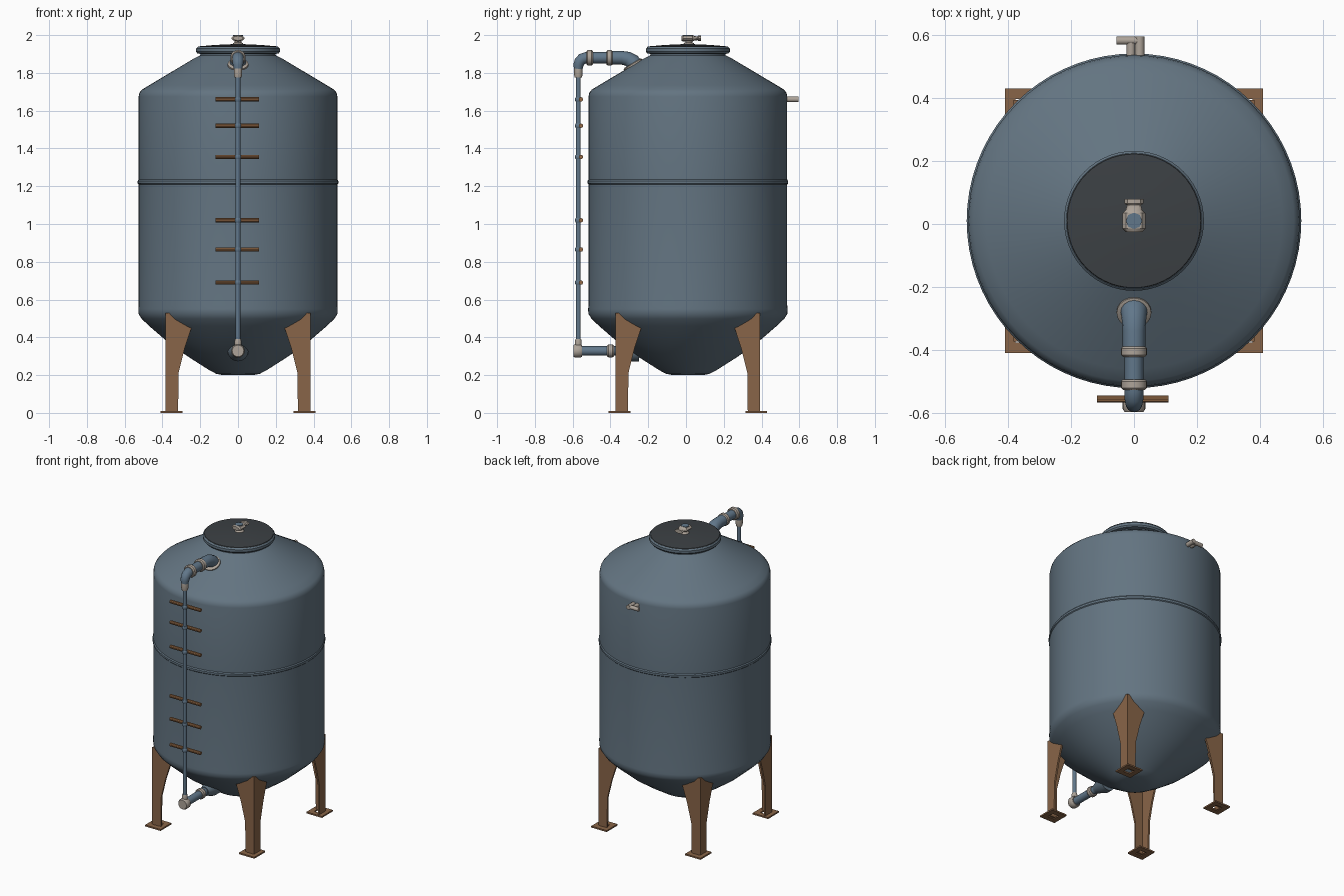
import bpy, bmesh, math
from mathutils import Vector

cube = bpy.data.objects.get("Cube")
if cube:
    bpy.data.objects.remove(cube, do_unlink=True)

CY = 0.01      # tank axis in y
PIPE_Y = -0.57


def material(name, rgb):
    m = bpy.data.materials.new(name)
    m.use_nodes = True
    m.diffuse_color = (*rgb, 1)
    bsdf = m.node_tree.nodes["Principled BSDF"]
    bsdf.inputs["Base Color"].default_value = (*rgb, 1)
    bsdf.inputs["Roughness"].default_value = 0.6
    return m


STEEL = material("blue grey steel", (0.125, 0.175, 0.22))
PIPE = material("pipe blue", (0.12, 0.185, 0.255))
RUST = material("rust brown", (0.25, 0.13, 0.065))
RUNG = material("rung orange brown", (0.29, 0.14, 0.06))
DARK = material("dark lid grey", (0.045, 0.052, 0.058))
BEIGE = material("worn beige", (0.42, 0.37, 0.32))


def finish(name, bm, mat, smooth=35):
    bmesh.ops.recalc_face_normals(bm, faces=bm.faces)
    mesh = bpy.data.meshes.new(name)
    bm.to_mesh(mesh)
    bm.free()
    mesh.materials.append(mat)
    obj = bpy.data.objects.new(name, mesh)
    bpy.context.collection.objects.link(obj)
    if smooth:
        bpy.ops.object.select_all(action="DESELECT")
        obj.select_set(True)
        bpy.context.view_layer.objects.active = obj
        bpy.ops.object.shade_smooth_by_angle(angle=math.radians(smooth))
    return obj


def lathe(name, profile, mat, origin=(0, CY, 0), axis=(0, 0, 1), sides=24):
    """Revolve (radius, distance) points around an axis and cap the ends."""
    bm = bmesh.new()
    turn = Vector((0, 0, 1)).rotation_difference(Vector(axis))
    rings = []
    for r, d in profile:
        ring = []
        for i in range(sides):
            a = math.tau * i / sides
            p = turn @ Vector((r * math.cos(a), r * math.sin(a), d))
            ring.append(bm.verts.new(p + Vector(origin)))
        rings.append(ring)
    for a, b in zip(rings, rings[1:]):
        for i in range(sides):
            j = (i + 1) % sides
            bm.faces.new((a[i], a[j], b[j], b[i]))
    bm.faces.new(rings[0])
    bm.faces.new(rings[-1])
    return finish(name, bm, mat)


def rod(name, start, end, r, mat, sides=16):
    d = Vector(end) - Vector(start)
    return lathe(name, [(r, 0), (r, d.length)], mat, start, d.normalized(), sides)


def collar(name, centre, axis, r, width, mat=BEIGE):
    h = width / 2
    return lathe(name, [(r * .85, -h), (r, -h * .6), (r, h * .6), (r * .85, h)],
                 mat, centre, axis, 20)


def bend(name, points, radii, mat):
    """Round tube in the x = 0 plane through (y, z) points."""
    bm = bmesh.new()
    sides, rings = 16, []
    pts = [Vector((0, y, z)) for y, z in points]
    for k, (p, r) in enumerate(zip(pts, radii)):
        t = (pts[min(k + 1, len(pts) - 1)] - pts[max(k - 1, 0)]).normalized()
        side, up = Vector((1, 0, 0)), t.cross(Vector((1, 0, 0)))
        rings.append([bm.verts.new(p + r * (math.cos(a) * side + math.sin(a) * up))
                      for a in (math.tau * i / sides for i in range(sides))])
    for a, b in zip(rings, rings[1:]):
        for i in range(sides):
            j = (i + 1) % sides
            bm.faces.new((a[i], a[j], b[j], b[i]))
    bm.faces.new(rings[0])
    bm.faces.new(rings[-1])
    return finish(name, bm, mat, 50)


# Tank shell with rounded cone base, weld seam and sloped shoulder
lathe("tank_shell", [
    (.08, .2), (.115, .207), (.15, .225), (.26, .295), (.36, .365), (.47, .46),
    (.51, .498), (.527, .525), (.528, .55), (.526, .57), (.526, 1.21),
    (.531, 1.215), (.531, 1.228), (.526, 1.235), (.526, 1.675), (.522, 1.695),
    (.508, 1.712), (.47, 1.735), (.23, 1.878), (.2, 1.893), (.195, 1.91)],
    STEEL, sides=72)

# Hatch rim and lid
lathe("hatch_rim", [(.195, 1.9), (.215, 1.903), (.222, 1.912), (.222, 1.928),
                    (.215, 1.936), (.2, 1.938)], STEEL, sides=56)
lathe("hatch_lid", [(.216, 1.932), (.212, 1.94), (.12, 1.948), (.03, 1.952)],
      DARK, sides=56)

# Vent valve on the lid
lathe("vent_stem", [(.032, 1.945), (.026, 1.957), (.018, 1.962), (.02, 1.98)],
      BEIGE, (0, .015, 0))
lathe("vent_body", [(.026, -.035), (.036, -.025), (.036, .025), (.026, .035),
                    (.022, .05), (.03, .055), (.03, .07)],
      BEIGE, (0, .01, 1.983), (0, 1, 0), 8).scale.z = 1
for v in bpy.data.objects["vent_body"].data.vertices:
    v.co.z = 1.983 + (v.co.z - 1.983) * .46
rod("vent_cap", (0, .01, 1.99), (0, .01, 2.0), .026, PIPE, 8)

# Small tap on the back of the shell
rod("tap_stem", (-.01, .52, 1.66), (-.01, .575, 1.66), .014, BEIGE)
rod("tap_body", (-.055, .582, 1.66), (.012, .582, 1.66), .013, BEIGE)
rod("tap_outlet", (.018, .53, 1.66), (.018, .595, 1.66), .015, BEIGE)

# Top pipe: reducer, elbow, collars and tank joint
bend("top_elbow", [(PIPE_Y, 1.79), (PIPE_Y, 1.84), (-.563, 1.86), (-.55, 1.873),
                   (-.53, 1.88), (-.5, 1.88)], [.014, .027, .029, .03, .03, .03], PIPE)
bend("top_pipe", [(-.52, 1.88), (-.39, 1.88)], [.03, .03], PIPE)
bend("top_drop", [(-.42, 1.88), (-.34, 1.88), (-.31, 1.875), (-.285, 1.86),
                  (-.265, 1.835), (-.255, 1.80)], [.036, .036, .038, .041, .046, .046], PIPE)
collar("top_collar_outer", (0, -.51, 1.88), (0, 1, 0), .041, .034)
collar("top_collar_inner", (0, -.405, 1.88), (0, 1, 0), .041, .034)
collar("tank_joint", (0, -.28, 1.843), (0, -.51, .86), .055, .018)
collar("reducer_collar", (0, PIPE_Y, 1.81), (0, 0, 1), .022, .07)

# Sight pipe and bottom outlet
rod("sight_pipe", (0, PIPE_Y, .33), (0, PIPE_Y, 1.82), .0125, PIPE)
rod("bottom_pipe", (0, PIPE_Y, .328), (0, -.22, .328), .025, PIPE, 20)
collar("bottom_end", (0, -.573, .328), (0, 1, 0), .036, .046)
collar("bottom_neck", (0, PIPE_Y, .365), (0, 0, 1), .018, .05)
collar("bottom_collar", (0, -.4, .328), (0, 1, 0), .034, .035)
lathe("bottom_joint", [(.03, -.36), (.036, -.34), (.055, -.29), (.055, -.25)],
      STEEL, (0, 0, .328), (0, 1, 0))

# Rungs fixed to the sight pipe
for n, z in enumerate((.69, .865, 1.02, 1.355, 1.52, 1.66)):
    rod(f"rung_{n + 1}", (-.118, -.556, z), (.11, -.556, z), .0115, RUNG, 10)
    collar(f"rung_clip_{n + 1}", (0, PIPE_Y, z), (0, 0, 1), .017, .022, PIPE)


# Legs: folded angle with flared gussets, on a square ring foot
LEG = .383
OUTLINE = [(0, .005), (.066, .005), (.068, .21), (.1, .34), (.138, .455),
           (.07, .5), (.015, .53), (0, .53)]


def leg(name, sx, sy):
    bm = bmesh.new()
    for along_x in (True, False):
        def place(u, depth, z):
            a, b = LEG - u, LEG - depth
            x, y = (a, b) if along_x else (b, a)
            return (sx * x, CY + sy * y, z)
        outer = [bm.verts.new(place(u, 0, z)) for u, z in OUTLINE]
        inner = [bm.verts.new(place(u, .012, z)) for u, z in OUTLINE]
        bm.faces.new(outer)
        bm.faces.new(inner)
        for i in range(len(outer)):
            j = (i + 1) % len(outer)
            bm.faces.new((outer[i], outer[j], inner[j], inner[i]))
    finish(name, bm, RUST, 0)


def foot(name, sx, sy):
    bm = bmesh.new()
    cx, cy = sx * .352, CY + sy * .362
    loops = []
    for half in (.058, .024):
        for z in (0, .01):
            loops.append([bm.verts.new((cx + half * a, cy + half * b, z))
                          for a, b in ((-1, -1), (1, -1), (1, 1), (-1, 1))])
    ob, ot, ib, it = loops
    for a, b in ((ob, ot), (ot, it), (it, ib), (ib, ob)):
        for i in range(4):
            j = (i + 1) % 4
            bm.faces.new((a[i], a[j], b[j], b[i]))
    finish(name, bm, RUST, 0)


for sx, side in ((1, "left"), (-1, "right")):
    for sy, end in ((-1, "front"), (1, "back")):
        leg(f"{end}_{side}_leg", sx, sy)
        foot(f"{end}_{side}_foot", sx, sy)
